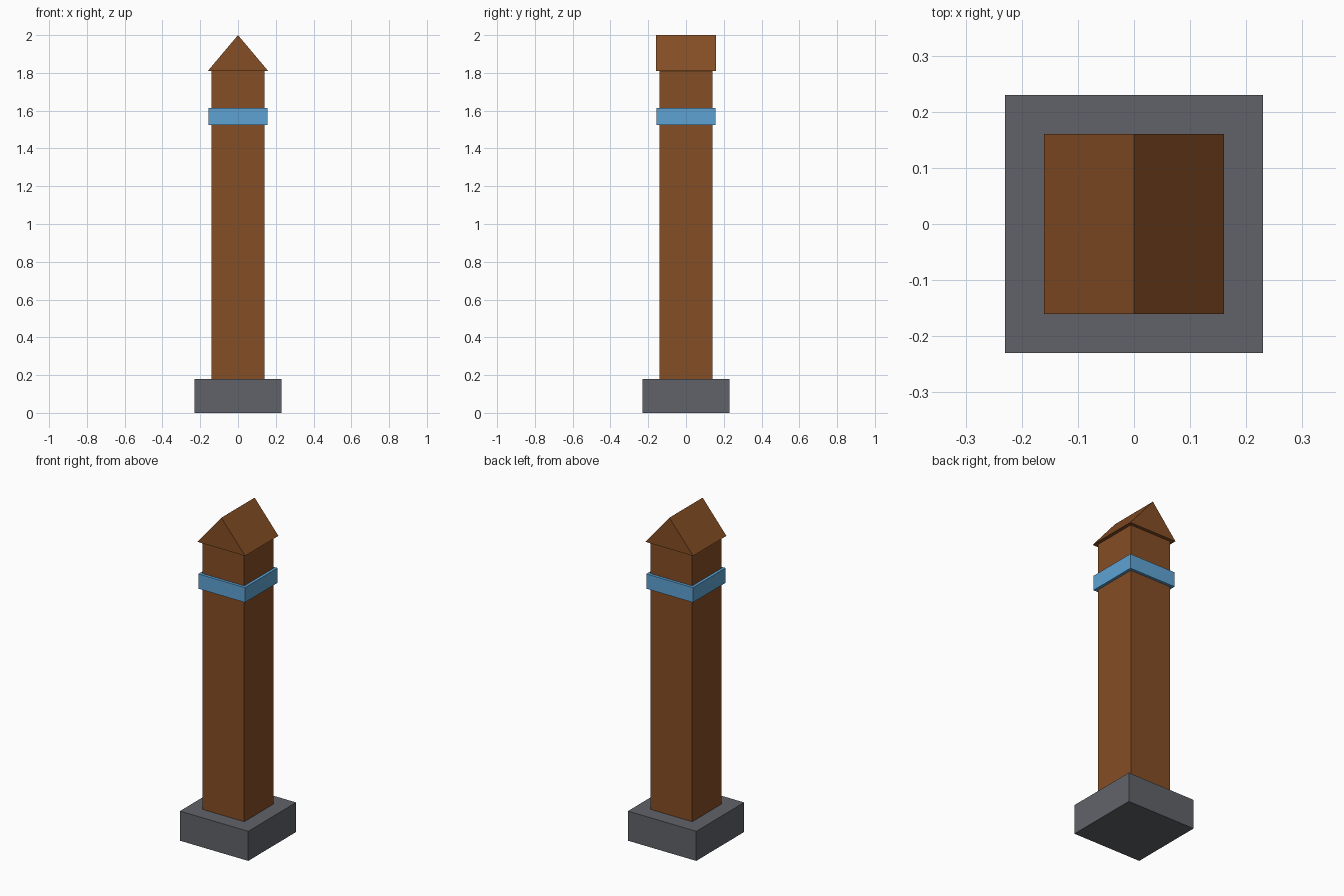
import bpy
import bmesh

cube = bpy.data.objects.get("Cube")
if cube:
    bpy.data.objects.remove(cube, do_unlink=True)


def material(name, rgb):
    mat = bpy.data.materials.new(name)
    mat.use_nodes = True
    color = (*rgb, 1.0)
    mat.diffuse_color = color
    mat.node_tree.nodes["Principled BSDF"].inputs["Base Color"].default_value = color
    return mat


def prism(name, profile, depth, mat):
    """Extrude an x-z profile along y, centred on y = 0."""
    bm = bmesh.new()
    face = bm.faces.new([bm.verts.new((x, -depth / 2, z)) for x, z in profile])
    ext = bmesh.ops.extrude_face_region(bm, geom=[face], use_keep_orig=True)
    verts = [v for v in ext["geom"] if isinstance(v, bmesh.types.BMVert)]
    bmesh.ops.translate(bm, verts=verts, vec=(0, depth, 0))
    bmesh.ops.recalc_face_normals(bm, faces=bm.faces)
    mesh = bpy.data.meshes.new(name)
    bm.to_mesh(mesh)
    bm.free()
    mesh.materials.append(mat)
    obj = bpy.data.objects.new(name, mesh)
    bpy.context.collection.objects.link(obj)
    return obj


def block(name, half, bottom, top, mat):
    profile = [(-half, bottom), (half, bottom), (half, top), (-half, top)]
    return prism(name, profile, half * 2, mat)


wood = material("brown wood", (0.235, 0.075, 0.018))
stone = material("grey stone", (0.118, 0.124, 0.141))
paint = material("blue paint", (0.112, 0.365, 0.65))

# Footing, post and painted collar
block("base", 0.23, 0, 0.18, stone)
block("post", 0.14, 0.18, 1.81, wood)
block("band", 0.157, 1.525, 1.615, paint)

# Gabled cap with its ridge running front to back
prism("roof_cap", [(-0.16, 1.81), (0.16, 1.81), (0, 2)], 0.32, wood)
